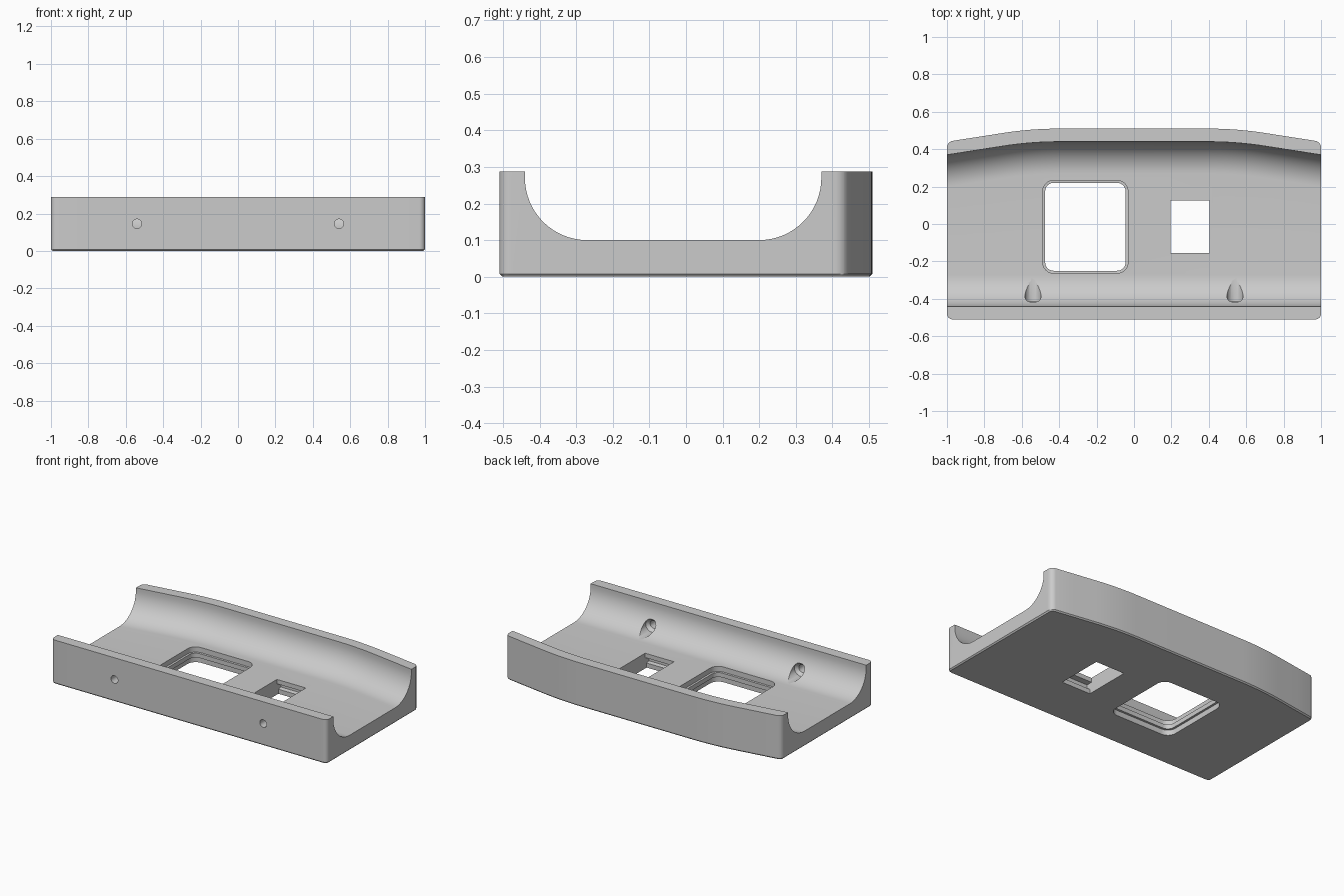
import bpy, bmesh, math
from mathutils import Matrix

cube = bpy.data.objects.get("Cube")
if cube:
    bpy.data.objects.remove(cube, do_unlink=True)

TOP, FLOOR, WALL = 0.288, 0.1, 0.07
FRONT, BACK = -0.51, 0.51
FILLET, CORNER, CHAMFER = 0.17, 0.03, 0.008

grey = bpy.data.materials.new("plain_grey")
grey.use_nodes = True
grey.diffuse_color = (0.6, 0.6, 0.6, 1)
grey.node_tree.nodes["Principled BSDF"].inputs["Base Color"].default_value = (0.6, 0.6, 0.6, 1)


def make_object(name, bm):
    bmesh.ops.recalc_face_normals(bm, faces=bm.faces)
    mesh = bpy.data.meshes.new(name)
    bm.to_mesh(mesh)
    bm.free()
    mesh.materials.append(grey)
    obj = bpy.data.objects.new(name, mesh)
    bpy.context.collection.objects.link(obj)
    return obj


def loft(name, rings):
    """Skin closed rings of equal length and cap both ends."""
    bm = bmesh.new()
    loops = [[bm.verts.new(p) for p in ring] for ring in rings]
    for a, b in zip(loops, loops[1:]):
        for i in range(len(a)):
            j = (i + 1) % len(a)
            bm.faces.new((a[i], a[j], b[j], b[i]))
    bm.faces.new(loops[0])
    bm.faces.new(loops[-1])
    return make_object(name, bm)


def back_edge(x):
    """Back wall: straight in the middle, bending forward to both ends."""
    d = abs(x) - 0.4
    if d <= 0:
        return BACK
    slope, blend = 0.156, 0.3
    drop = slope * d * d / (2 * blend) if d < blend else slope * (d - blend / 2)
    return BACK - drop


def section(x):
    """Trough cross-section at x, with rounded plan corners at the ends."""
    over = max(0, abs(x) - (1 - CORNER))
    inset = CORNER - math.sqrt(max(0, CORNER ** 2 - over ** 2))
    front, back = FRONT + inset, back_edge(x) - inset
    inner_f, inner_b = FRONT + WALL, back_edge(x) - WALL
    base = max(0, abs(x) - (1 - CHAMFER))
    pts = [(front, CHAMFER), (front + CHAMFER, base), (back - CHAMFER, base),
           (back, CHAMFER), (back, TOP), (inner_b, TOP)]
    steps = 16
    arc = [math.pi / 2 * i / steps for i in range(steps + 1)]
    zc = FLOOR + FILLET
    pts += [(inner_b - FILLET * (1 - math.cos(a)), zc - FILLET * math.sin(a)) for a in arc]
    pts += [(inner_f + FILLET * (1 - math.cos(a)), zc - FILLET * math.sin(a)) for a in reversed(arc)]
    pts += [(inner_f, TOP), (front, TOP)]
    return [(x, y, z) for y, z in pts]


# Body
half = [0.4 + 0.03 * i for i in range(11)] + [0.85, 1 - CORNER]
half += [1 - CORNER + CORNER * math.sin(math.pi / 2 * i / 6) for i in range(1, 7)]
half = sorted(half + [1 - CHAMFER])
body = loft("trough_body", [section(x) for x in [-x for x in reversed(half)] + half])


def rect_ring(x0, x1, y0, y1, z, r):
    """Rectangle in plan, with rounded corners when r > 0."""
    ring = []
    for cx, cy, start in ((x1 - r, y1 - r, 0), (x0 + r, y1 - r, 1),
                          (x0 + r, y0 + r, 2), (x1 - r, y0 + r, 3)):
        for i in range(7 if r else 1):
            a = math.pi / 2 * (start + i / 6)
            ring.append((cx + r * math.cos(a), cy + r * math.sin(a), z))
    return ring


def disc_ring(x, y, z, r, n=32):
    return [(x + r * math.cos(2 * math.pi * i / n), y,
             z + r * math.sin(2 * math.pi * i / n)) for i in range(n)]


# Large window with a thin lip halfway down
def window_ring(z, grow):
    return rect_ring(-0.475 - grow, -0.045 + grow, -0.25 - grow, 0.22 + grow, z, 0.045 + grow)


LIP = 0.013
cutters = [loft("window_cutter", [window_ring(z, g) for z, g in (
    (-0.05, LIP), (0.035, LIP), (0.036, 0), (0.065, 0), (0.066, LIP), (0.15, LIP))])]

# Small socket with an undercut at its front and back
socket = [(-0.05, 0.015), (0.03, 0.015), (0.035, 0.04), (0.07, 0.04), (0.071, 0), (0.15, 0)]
cutters.append(loft("socket_cutter", [
    rect_ring(0.195, 0.405, -0.155 - g, 0.125 + g, z, 0) for z, g in socket]))

# Countersunk screw holes through the front wall
for side in (-1, 1):
    cutters.append(loft("screw_cutter", [disc_ring(side * 0.54, y, 0.145, r) for y, r in (
        (-0.6, 0.025), (-0.435, 0.025), (-0.415, 0.043), (-0.2, 0.043))]))

bpy.context.view_layer.objects.active = body
for cutter in cutters:
    cutter.hide_render = True
    mod = body.modifiers.new("cut", "BOOLEAN")
    mod.operation = "DIFFERENCE"
    mod.solver = "EXACT"
    mod.object = cutter
    bpy.ops.object.modifier_apply(modifier=mod.name)
for cutter in cutters:
    bpy.data.objects.remove(cutter, do_unlink=True)

# Smooth shading with sharp edges kept
bpy.ops.object.select_all(action="DESELECT")
body.select_set(True)
bpy.ops.object.shade_smooth_by_angle(angle=math.radians(30))
